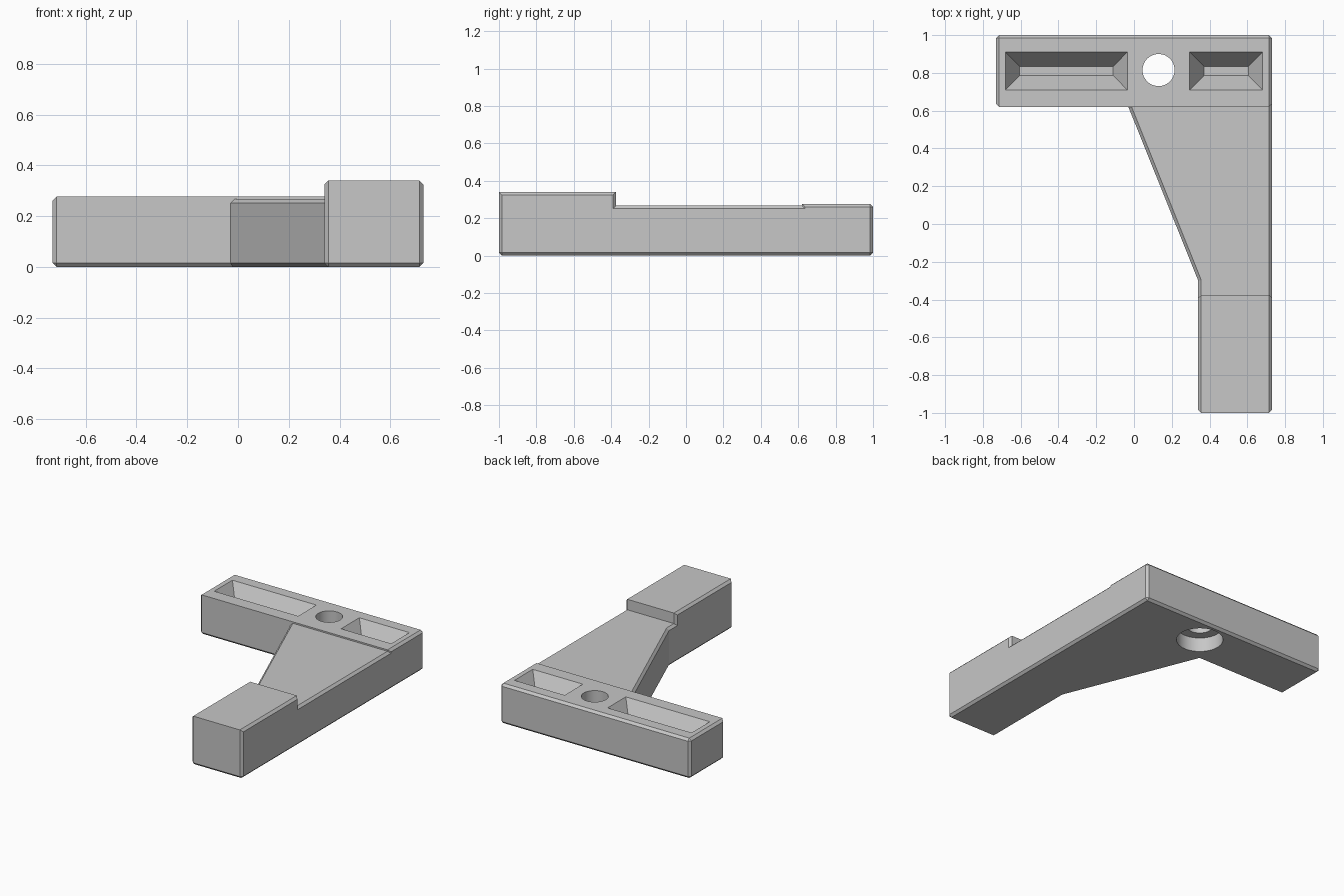
import bpy
import bmesh
from math import radians

CHAMFER = 0.016
BAR_TOP, WEB_TOP, PAD_TOP = 0.277, 0.267, 0.34
HOLE = (0.13, 0.815)

cube = bpy.data.objects.get("Cube")
if cube:
    bpy.data.objects.remove(cube, do_unlink=True)

grey = bpy.data.materials.new("plain grey")
grey.use_nodes = True
grey.diffuse_color = (0.57, 0.57, 0.57, 1)
grey.node_tree.nodes["Principled BSDF"].inputs["Base Color"].default_value = grey.diffuse_color


def finish(name, bm):
    bmesh.ops.recalc_face_normals(bm, faces=bm.faces)
    mesh = bpy.data.meshes.new(name)
    bm.to_mesh(mesh)
    bm.free()
    mesh.materials.append(grey)
    obj = bpy.data.objects.new(name, mesh)
    bpy.context.collection.objects.link(obj)
    return obj


def slab(name, outline, top, chamfered):
    """Extrude an outline from the ground and chamfer the edges picked by a rule."""
    bm = bmesh.new()
    face = bm.faces.new([bm.verts.new((x, y, 0)) for x, y in outline])
    new = bmesh.ops.extrude_face_region(bm, geom=[face])["geom"]
    bmesh.ops.translate(bm, vec=(0, 0, top),
                        verts=[v for v in new if isinstance(v, bmesh.types.BMVert)])
    bmesh.ops.recalc_face_normals(bm, faces=bm.faces)
    edges = [e for e in bm.edges
             if chamfered((e.verts[0].co + e.verts[1].co) / 2, e.verts[1].co - e.verts[0].co)]
    bmesh.ops.bevel(bm, geom=edges, offset=CHAMFER, segments=1, affect='EDGES')
    return finish(name, bm)


def rectangle(x0, x1, y0, y1):
    return [(x0, y0), (x1, y0), (x1, y1), (x0, y1)]


def pocket_cutter(x0, x1, y0, y1, depth=0.12, slope=0.075):
    """Tapered trough that overshoots the bar top a little."""
    bm = bmesh.new()
    over = 0.1
    rings = []
    for inset, z in ((slope, BAR_TOP - depth), (-slope * over, BAR_TOP + depth * over)):
        corners = rectangle(x0 + inset, x1 - inset, y0 + inset, y1 - inset)
        rings.append([bm.verts.new((x, y, z)) for x, y in corners])
    low, high = rings
    bm.faces.new(low)
    bm.faces.new(high)
    for i in range(4):
        j = (i + 1) % 4
        bm.faces.new((low[i], low[j], high[j], high[i]))
    return finish("pocket_cutter", bm)


def round_cutter(radius, z0, z1):
    bm = bmesh.new()
    bmesh.ops.create_cone(bm, cap_ends=True, segments=48, radius1=radius,
                          radius2=radius, depth=z1 - z0)
    bmesh.ops.translate(bm, vec=(*HOLE, (z0 + z1) / 2), verts=bm.verts)
    return finish("hole_cutter", bm)


def combine(target, other, operation):
    other.hide_render = True
    mod = target.modifiers.new("combine", 'BOOLEAN')
    mod.operation, mod.object, mod.solver = operation, other, 'EXACT'
    bpy.context.view_layer.objects.active = target
    bpy.ops.object.modifier_apply(modifier=mod.name)
    bpy.data.objects.remove(other, do_unlink=True)


# Crossbar at the back, sharp only along its top front edge
bracket = slab("angled_bracket", rectangle(-0.73, 0.73, 0.62, 1.0), BAR_TOP,
               lambda m, d: not (m.z > 0.25 and m.y < 0.7))

# Tapering web running forward, chamfered along top and bottom
web = slab("web", [(-0.07, 0.72), (0.34, -0.30), (0.34, -0.6), (0.73, -0.6), (0.73, 0.72)],
           WEB_TOP, lambda m, d: abs(d.z) < 0.01)

# Raised pad at the front, sharp across its top front and back edges
pad = slab("pad", rectangle(0.34, 0.73, -1.0, -0.375), PAD_TOP,
           lambda m, d: not (m.z > 0.3 and abs(d.x) > 0.1))

for part in (web, pad):
    combine(bracket, part, 'UNION')

# Sloping pockets, through hole and wide recess underneath
combine(bracket, pocket_cutter(-0.68, -0.035, 0.71, 0.91), 'DIFFERENCE')
combine(bracket, pocket_cutter(0.295, 0.68, 0.71, 0.91), 'DIFFERENCE')
combine(bracket, round_cutter(0.085, -0.1, 0.4), 'DIFFERENCE')
combine(bracket, round_cutter(0.15, -0.1, 0.1), 'DIFFERENCE')

# Smooth the round walls, keep all chamfers crisp
bpy.ops.object.select_all(action='DESELECT')
bracket.select_set(True)
bpy.context.view_layer.objects.active = bracket
bpy.ops.object.shade_smooth_by_angle(angle=radians(15))
